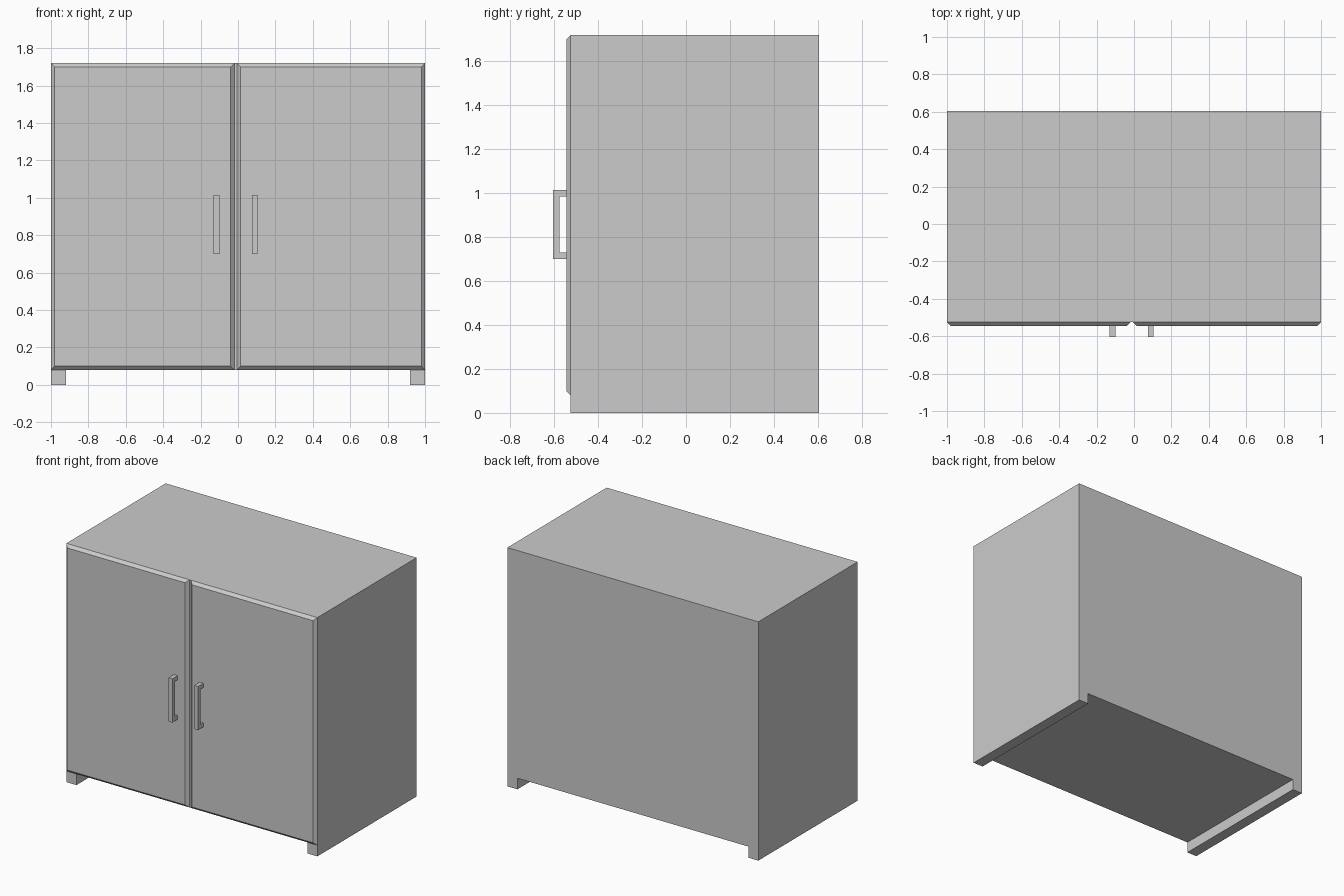
import bpy, bmesh

if "Cube" in bpy.data.objects:
    bpy.data.objects.remove(bpy.data.objects["Cube"])

FRONT, BACK, TOP = -0.525, 0.605, 1.72
FACE = -0.545          # front plane of the doors
BASE = 0.08            # underside of the case
MID = -0.0125          # line where the doors meet


def finish(name, bm):
    bmesh.ops.recalc_face_normals(bm, faces=bm.faces[:])
    mesh = bpy.data.meshes.new(name)
    bm.to_mesh(mesh)
    bm.free()
    ob = bpy.data.objects.new(name, mesh)
    bpy.context.collection.objects.link(ob)
    return ob


def extrude_profile(name, points, vec):
    bm = bmesh.new()
    face = bm.faces.new([bm.verts.new(p) for p in points])
    out = bmesh.ops.extrude_face_region(bm, geom=[face], use_keep_orig=True)
    verts = [g for g in out["geom"] if isinstance(g, bmesh.types.BMVert)]
    bmesh.ops.translate(bm, verts=verts, vec=vec)
    return finish(name, bm)


# Case: inverted U section, side panels run down to the floor as feet
section = [(-1, 0), (-0.92, 0), (-0.92, BASE), (0.92, BASE),
           (0.92, 0), (1, 0), (1, TOP), (-1, TOP)]
extrude_profile("cabinet_case", [(x, FRONT, z) for x, z in section],
                (0, BACK - FRONT, 0))


# Door: thin slab whose front face is inset by a chamfer
def door(name, x0, x1, c=0.02):
    bm = bmesh.new()
    rings = []
    for y, i in ((FRONT, 0), (FACE, c)):
        rings.append([bm.verts.new((x, y, z)) for x, z in (
            (x0 + i, BASE + i), (x1 - i, BASE + i),
            (x1 - i, TOP - i), (x0 + i, TOP - i))])
    for ring in rings:
        bm.faces.new(ring)
    for k in range(4):
        n = (k + 1) % 4
        bm.faces.new((rings[0][k], rings[0][n], rings[1][n], rings[1][k]))
    return finish(name, bm)


door("left_door", -1, MID - 0.007)
door("right_door", MID + 0.007, 1)

# Handles: square-section U brackets
z0, z1, t, tip = 0.70, 1.015, 0.03, -0.605
bracket = [(FACE, z0), (tip, z0), (tip, z1), (FACE, z1),
           (FACE, z1 - t), (tip + t, z1 - t), (tip + t, z0 + t), (FACE, z0 + t)]
for name, cx in (("left_handle", MID - 0.1025), ("right_handle", MID + 0.1025)):
    extrude_profile(name, [(cx - t / 2, y, z) for y, z in bracket], (t, 0, 0))
